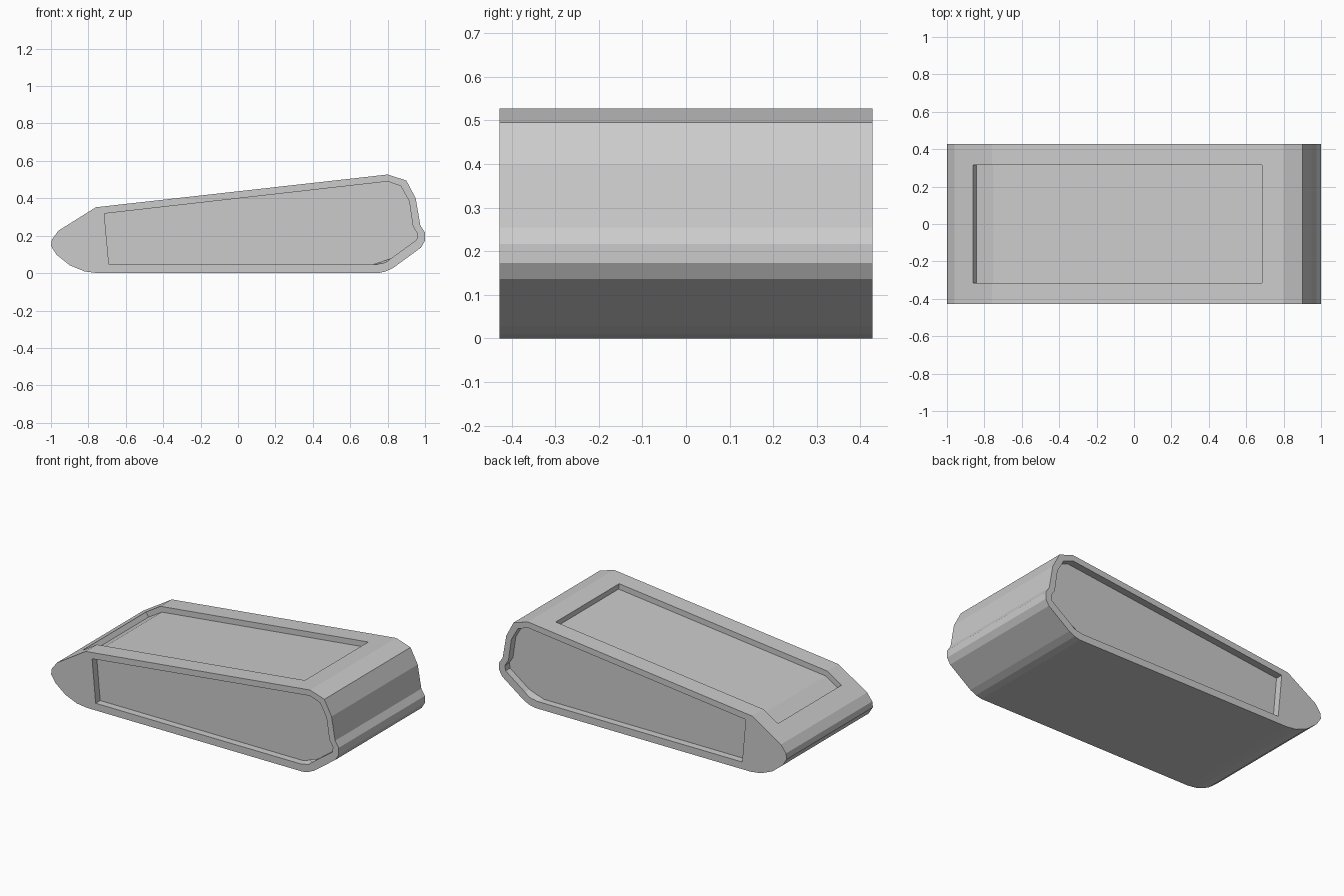
import bpy, bmesh

if "Cube" in bpy.data.objects:
    bpy.data.objects.remove(bpy.data.objects["Cube"])

HALF = 0.428     # half width in y
DEPTH = 0.045    # side recess depth


def loft(name, prof_a, y_a, prof_b, y_b):
    """Closed solid between two x/z profiles lying at two y positions."""
    bm = bmesh.new()
    a = [bm.verts.new((x, y_a, z)) for x, z in prof_a]
    b = [bm.verts.new((x, y_b, z)) for x, z in prof_b]
    bm.faces.new(a)
    bm.faces.new(b[::-1])
    n = len(a)
    for i in range(n):
        j = (i + 1) % n
        bm.faces.new((a[j], a[i], b[i], b[j]))
    bmesh.ops.recalc_face_normals(bm, faces=bm.faces)
    me = bpy.data.meshes.new(name)
    bm.to_mesh(me)
    bm.free()
    ob = bpy.data.objects.new(name, me)
    bpy.context.collection.objects.link(ob)
    return ob


def cut(target, cutter):
    cutter.hide_render = True
    cutter.hide_set(True)
    m = target.modifiers.new(cutter.name, 'BOOLEAN')
    m.operation = 'DIFFERENCE'
    m.solver = 'EXACT'
    m.object = cutter
    bpy.context.view_layer.objects.active = target
    bpy.ops.object.modifier_apply(modifier=m.name)
    bpy.data.objects.remove(cutter)


# wedge-shaped body with rounded nose and notched tail
body_profile = [(-1.0, 0.145), (-0.995, 0.18), (-0.96, 0.227), (-0.76, 0.352),
                (0.80, 0.527), (0.90, 0.495), (0.95, 0.40), (0.975, 0.255),
                (1.0, 0.217), (1.0, 0.173), (0.978, 0.136), (0.83, 0.028),
                (0.79, 0.009), (0.75, 0.0), (-0.75, 0.0), (-0.82, 0.009),
                (-0.90, 0.042), (-0.97, 0.098)]
body = loft("wedge_body", body_profile, -HALF, body_profile, HALF)

# side recesses, rim and floor differ at the lower tail corner
rim = [(-0.715, 0.318), (0.80, 0.49), (0.87, 0.465), (0.915, 0.385),
       (0.935, 0.25), (0.96, 0.21), (0.955, 0.178), (0.82, 0.08),
       (0.77, 0.05), (0.74, 0.045), (-0.69, 0.045)]
floor = list(rim)
floor[8], floor[9] = (0.77, 0.061), (0.72, 0.045)
outer = [(2 * r[0] - f[0], 2 * r[1] - f[1]) for r, f in zip(rim, floor)]
for s, side in ((-1, "front"), (1, "back")):
    cut(body, loft(side + "_recess", outer, s * (HALF + DEPTH),
                   floor, s * (HALF - DEPTH)))

# top recess, floor follows the bend near the nose
top = [(-0.842, 0.262), (-0.75, 0.318), (0.689, 0.479),
       (0.681, 0.551), (-0.77, 0.43), (-0.896, 0.344)]
cut(body, loft("top_recess", top, -0.315, top, 0.315))
